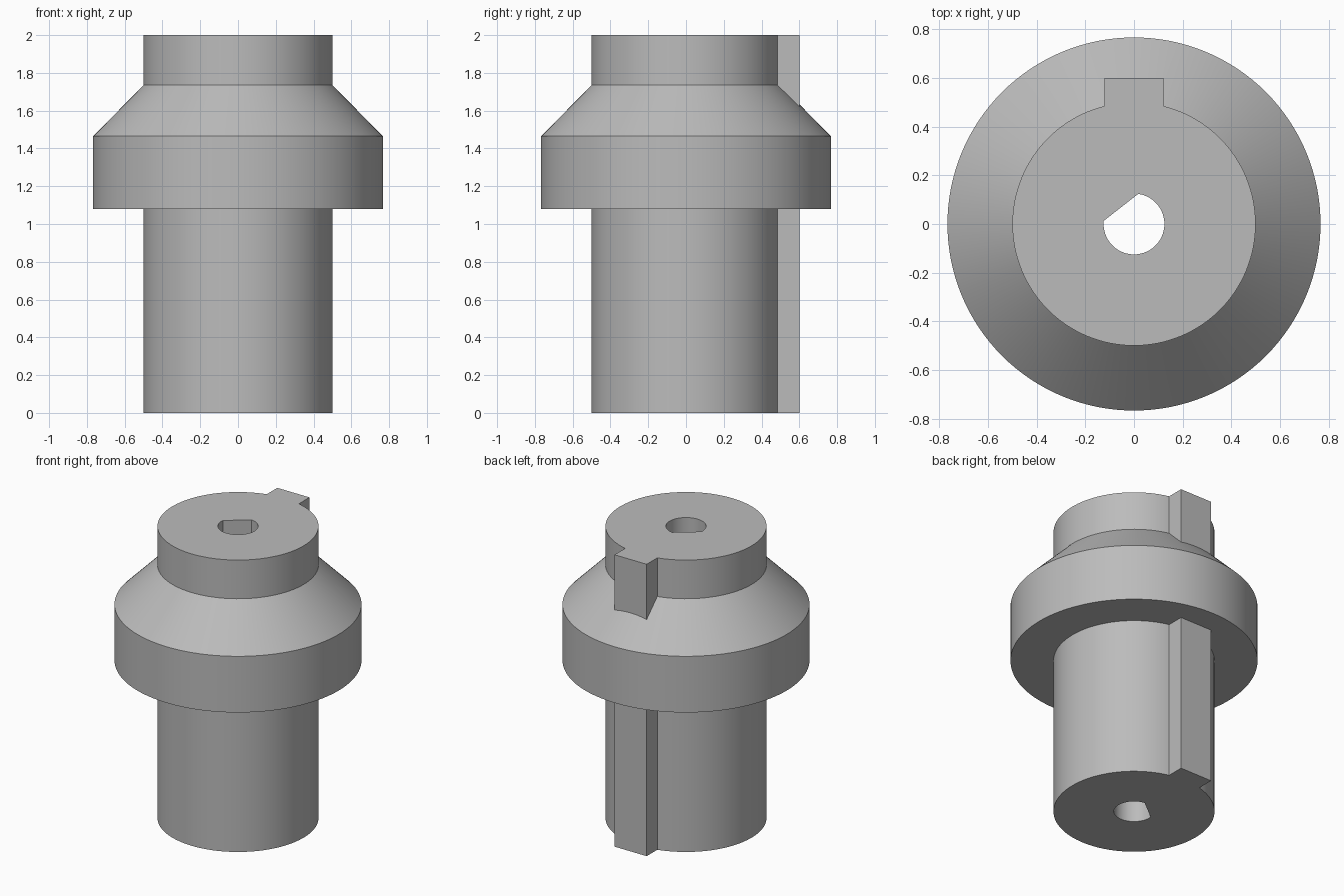
import bpy
import bmesh
from math import cos, sin, radians, tau

if "Cube" in bpy.data.objects:
    bpy.data.objects.remove(bpy.data.objects["Cube"], do_unlink=True)

SEGMENTS = 128
HEIGHT = 2.0
SHAFT_R, COLLAR_R, BORE_R = 0.5, 0.767, 0.125

grey = bpy.data.materials.new("plain grey")
grey.use_nodes = True
colour = (0.5, 0.5, 0.5, 1)
grey.diffuse_color = colour
grey.node_tree.nodes["Principled BSDF"].inputs["Base Color"].default_value = colour


def finish(bm, name):
    bmesh.ops.recalc_face_normals(bm, faces=bm.faces)
    mesh = bpy.data.meshes.new(name)
    bm.to_mesh(mesh)
    bm.free()
    mesh.materials.append(grey)
    obj = bpy.data.objects.new(name, mesh)
    bpy.context.collection.objects.link(obj)
    return obj


def lathe(name, profile):
    """Stack rings of (radius, z) and close both ends."""
    bm = bmesh.new()
    rings = [[bm.verts.new((r * cos(tau * i / SEGMENTS), r * sin(tau * i / SEGMENTS), z))
              for i in range(SEGMENTS)] for r, z in profile]
    for low, high in zip(rings, rings[1:]):
        for i in range(SEGMENTS):
            j = (i + 1) % SEGMENTS
            bm.faces.new((low[i], low[j], high[j], high[i]))
    bm.faces.new(rings[0])
    bm.faces.new(rings[-1])
    return finish(bm, name)


def prism(name, outline, z0, z1):
    """Extrude a flat outline upwards."""
    bm = bmesh.new()
    face = bm.faces.new([bm.verts.new((x, y, z0)) for x, y in outline])
    top = bmesh.ops.extrude_face_region(bm, geom=[face])["geom"]
    bmesh.ops.translate(bm, vec=(0, 0, z1 - z0),
                        verts=[v for v in top if isinstance(v, bmesh.types.BMVert)])
    return finish(bm, name)


def combine(target, tool, operation):
    """Apply a boolean, then drop the helper."""
    tool.hide_render = True
    mod = target.modifiers.new(tool.name, "BOOLEAN")
    mod.operation, mod.solver, mod.object = operation, "EXACT", tool
    bpy.context.view_layer.objects.active = target
    bpy.ops.object.modifier_apply(modifier=mod.name)
    bpy.data.objects.remove(tool, do_unlink=True)


# Shaft with flanged, conical collar
body = lathe("keyed_shaft", [
    (SHAFT_R, 0), (SHAFT_R, 1.08), (COLLAR_R, 1.08),
    (COLLAR_R, 1.465), (SHAFT_R, 1.735), (SHAFT_R, HEIGHT)])

# Full-length key along the back
key = prism("key", [(-0.122, 0.3), (0.122, 0.3), (0.122, 0.6), (-0.122, 0.6)], 0, HEIGHT)
combine(body, key, "UNION")

# D-shaped through bore, its flat facing back right
start, sweep, steps = radians(174), radians(268), 64
arc = [start + sweep * i / steps for i in range(steps + 1)]
bore = prism("bore_cutter", [(BORE_R * cos(a), BORE_R * sin(a)) for a in arc], -0.1, HEIGHT + 0.1)
combine(body, bore, "DIFFERENCE")

# Smooth round walls, sharp rims
bpy.ops.object.select_all(action="DESELECT")
body.select_set(True)
bpy.context.view_layer.objects.active = body
bpy.ops.object.shade_smooth_by_angle(angle=radians(25))
